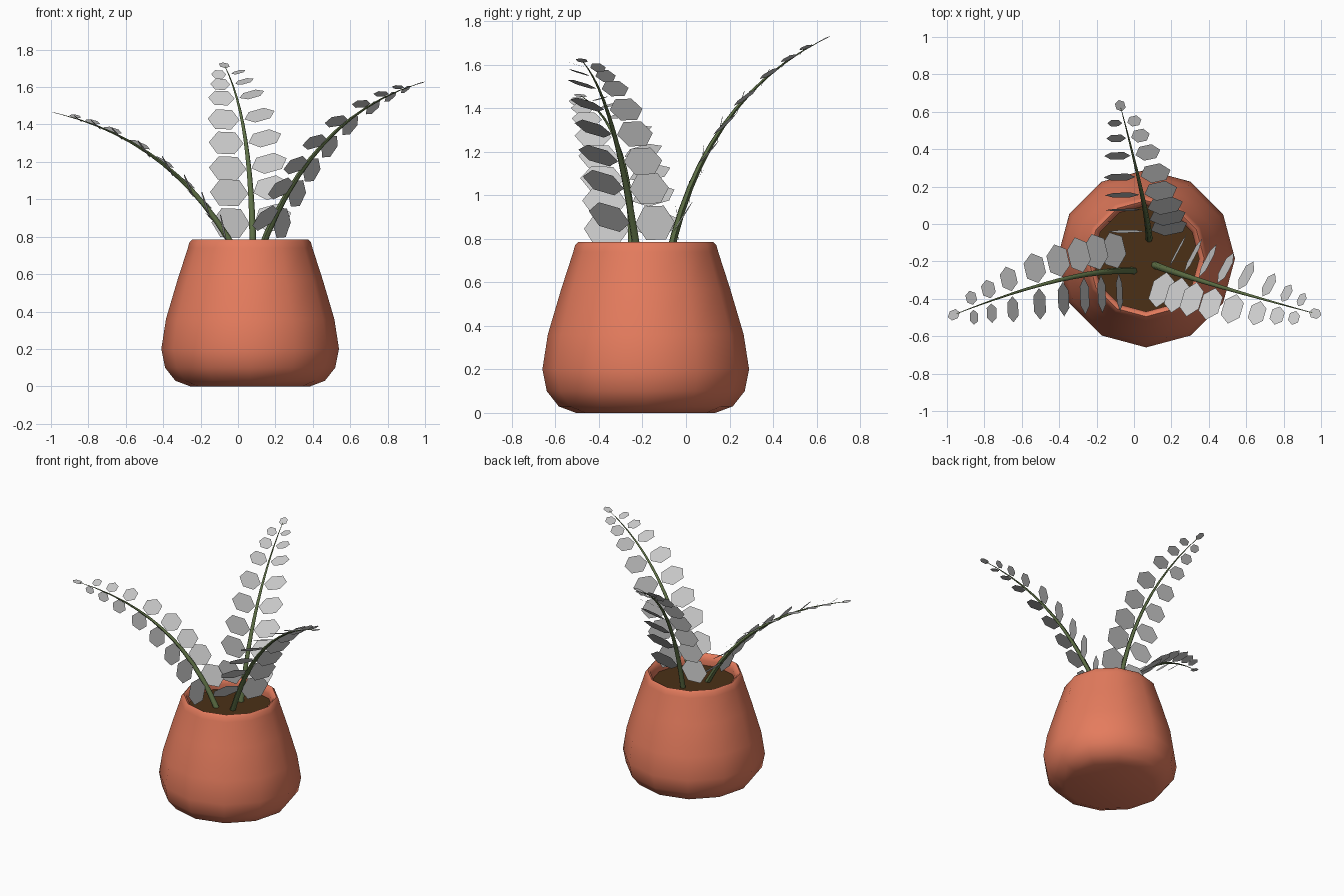
import bpy, bmesh, math
from mathutils import Vector, Matrix

if "Cube" in bpy.data.objects:
    bpy.data.objects.remove(bpy.data.objects["Cube"])

CX, CY, SIDES = 0.065, -0.185, 12
# Leaflet pairs: position along stem, length, width
PAIRS = [(0.12, 0.205, 0.155), (0.245, 0.205, 0.14), (0.355, 0.2, 0.125),
         (0.48, 0.185, 0.12), (0.61, 0.17, 0.11), (0.745, 0.14, 0.085),
         (0.845, 0.105, 0.07), (0.925, 0.08, 0.055)]


def material(name, rgb):
    m = bpy.data.materials.new(name)
    m.diffuse_color = (*rgb, 1)
    m.use_nodes = True
    m.node_tree.nodes["Principled BSDF"].inputs["Base Color"].default_value = m.diffuse_color
    return m


def add_object(name, bm, mat=None, smooth=None):
    me = bpy.data.meshes.new(name)
    bm.to_mesh(me)
    bm.free()
    ob = bpy.data.objects.new(name, me)
    bpy.context.collection.objects.link(ob)
    if mat:
        me.materials.append(mat)
    if smooth:
        bpy.ops.object.select_all(action='DESELECT')
        ob.select_set(True)
        bpy.context.view_layer.objects.active = ob
        bpy.ops.object.shade_smooth_by_angle(angle=math.radians(smooth))
    return ob


def bridge(bm, a, b):
    n = len(a)
    for i in range(n):
        bm.faces.new((a[i], a[(i + 1) % n], b[(i + 1) % n], b[i]))


def lathe(profile):
    """Closed-bottom body of revolution from (radius, height) pairs."""
    bm = bmesh.new()
    rings = [[bm.verts.new((CX + r * math.cos(math.tau * i / SIDES),
                            CY + r * math.sin(math.tau * i / SIDES), z))
              for i in range(SIDES)] for r, z in profile]
    for a, b in zip(rings, rings[1:]):
        bridge(bm, a, b)
    bm.faces.new(rings[0][::-1])
    return bm


clay = material("clay", (0.78, 0.2, 0.11))
earth = material("earth", (0.07, 0.03, 0.008))
green = material("green", (0.11, 0.16, 0.06))

# Pot with rounded foot, tapering wall and rolled rim
add_object("pot", lathe([(0.32, 0), (0.40, 0.03), (0.455, 0.1), (0.475, 0.2),
                         (0.45, 0.36), (0.388, 0.57), (0.333, 0.74),
                         (0.325, 0.77), (0.31, 0.785), (0.294, 0.775),
                         (0.283, 0.74), (0.285, 0.69)]), clay, 75)

# Soil disc
bm = bmesh.new()
bmesh.ops.create_circle(bm, cap_ends=True, segments=SIDES, radius=0.285,
                        matrix=Matrix.Translation((CX, CY, 0.705)))
add_object("soil", bm, earth)


def frond(name, p0, p1, p2):
    p0, p1, p2 = Vector(p0), Vector(p1), Vector(p2)
    out = Vector((p2.x - p0.x, p2.y - p0.y, 0)).normalized()
    s = Vector((out.y, -out.x, 0))

    def frame(u):
        pos = p0 * (1 - u) ** 2 + p1 * 2 * u * (1 - u) + p2 * u * u
        return pos, ((p1 - p0) * (1 - u) + (p2 - p1) * u).normalized()

    # Tapered stem
    bm = bmesh.new()
    rings = []
    for k in range(13):
        u = k / 12
        pos, t = frame(u)
        n = s.cross(t)
        r = 0.018 * (1 - u) + 0.0015
        rings.append([bm.verts.new(pos + r * (s * math.cos(a) - n * math.sin(a)))
                      for a in (math.tau * i / 6 for i in range(6))])
    for a, b in zip(rings, rings[1:]):
        bridge(bm, a, b)
    bm.faces.new(rings[0])
    bm.faces.new(rings[-1][::-1])
    bmesh.ops.recalc_face_normals(bm, faces=bm.faces)
    add_object(name + "_stem", bm, green, 60)

    # Paired six-sided leaflets plus one at the tip
    bm = bmesh.new()

    def leaf(base, axis, across, length, width):
        bm.faces.new([bm.verts.new(base + axis * length * a + across * width * b)
                      for a, b in ((0, 0), (0.25, -0.5), (0.75, -0.5),
                                   (1, 0), (0.75, 0.5), (0.25, 0.5))])

    for u, length, width in PAIRS:
        pos, t = frame(u)
        for side, pitch, forward, lift in ((1, -16, 0, 0.28), (-1, 22, 0.2, 0.04)):
            axis = (s * side + out * forward + Vector((0, 0, lift))).normalized()
            across = Matrix.Rotation(math.radians(pitch), 3, s) @ t
            across = (across - axis * across.dot(axis)).normalized()
            leaf(pos + axis * 0.014, axis, across * side, length, width)
    pos, t = frame(1)
    leaf(pos - t * 0.02, t, -s, 0.07, 0.05)
    add_object(name + "_leaves", bm)


frond("left_frond", (0, -0.25, 0.7), (-0.325, -0.235, 1.3), (-0.95, -0.48, 1.455))
frond("right_frond", (0.11, -0.22, 0.7), (0.38, -0.32, 1.435), (0.955, -0.475, 1.615))
frond("back_frond", (0.08, -0.08, 0.7), (0.075, 0.07, 1.43), (-0.07, 0.62, 1.71))
